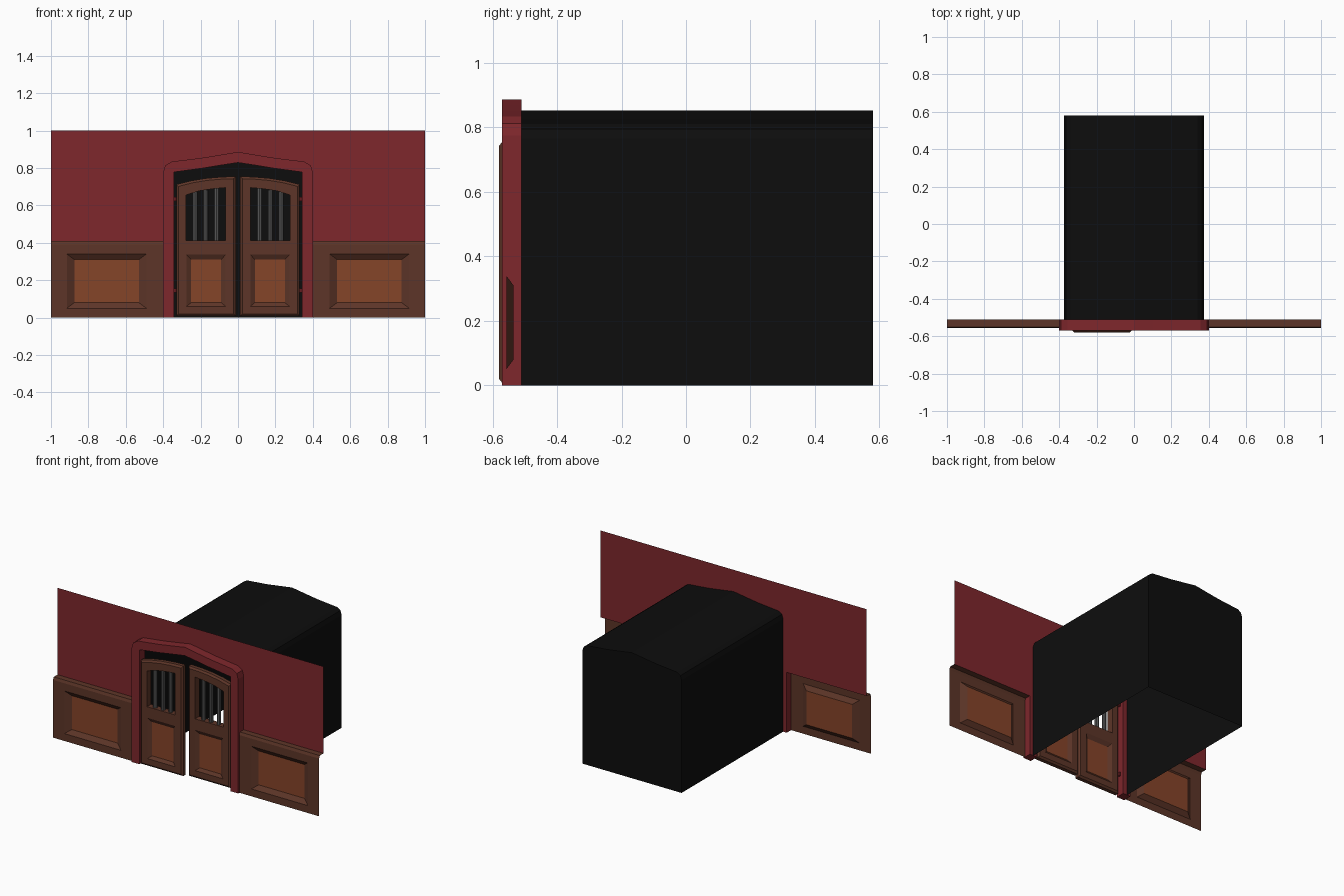
import bpy, bmesh
from math import pi

if "Cube" in bpy.data.objects:
    bpy.data.objects.remove(bpy.data.objects["Cube"])


def material(name, rgb):
    m = bpy.data.materials.new(name)
    m.diffuse_color = (*rgb, 1)
    m.use_nodes = True
    m.node_tree.nodes["Principled BSDF"].inputs["Base Color"].default_value = m.diffuse_color
    return m


RED = material("red_paint", (0.21, 0.02, 0.025))
BROWN = material("dark_wood", (0.11, 0.036, 0.021))
ORANGE = material("panel_wood", (0.235, 0.058, 0.022))
BLACK = material("black", (0.004, 0.004, 0.004))
GREY = material("iron", (0.09, 0.09, 0.09))


def ring(bm, pts, y):
    return [bm.verts.new((x, y, z)) for x, z in pts]


def bridge(bm, a, b, closed=True):
    n = len(a)
    for i in range(n if closed else n - 1):
        j = (i + 1) % n
        bm.faces.new((a[i], a[j], b[j], b[i]))


def fill(bm, *loops):
    edges = []
    for lp in loops:
        for a, b in zip(lp, lp[1:] + lp[:1]):
            edges.append(bm.edges.get((a, b)) or bm.edges.new((a, b)))
    bmesh.ops.triangle_fill(bm, edges=edges, use_beauty=True, normal=(0, -1, 0))


def finish(bm, name, mat, front=False):
    bmesh.ops.recalc_face_normals(bm, faces=bm.faces[:])
    bm.normal_update()
    if front and sum(f.normal.y * f.calc_area() for f in bm.faces) > 0:
        bmesh.ops.reverse_faces(bm, faces=bm.faces[:])
    me = bpy.data.meshes.new(name)
    bm.to_mesh(me)
    bm.free()
    me.materials.append(mat)
    ob = bpy.data.objects.new(name, me)
    bpy.context.collection.objects.link(ob)
    return ob


def rect(x0, x1, z0, z1):
    return [(x0, z0), (x1, z0), (x1, z1), (x0, z1)]


def mirrored(half):
    """Left half of an arch, ending on x = 0, completed to the right."""
    return half + [(-x, z) for x, z in reversed(half[:-1])]


def prism(name, pts, y0, y1, mat):
    bm = bmesh.new()
    a, b = ring(bm, pts, y0), ring(bm, pts, y1)
    bridge(bm, a, b)
    fill(bm, a)
    fill(bm, b)
    return finish(bm, name, mat)


def rod(name, x, y, z0, z1, r, sides, mat):
    bm = bmesh.new()
    bmesh.ops.create_cone(bm, cap_ends=True, segments=sides, radius1=r, radius2=r, depth=z1 - z0)
    bmesh.ops.translate(bm, verts=bm.verts[:], vec=(x, y, (z0 + z1) / 2))
    return finish(bm, name, mat)


WALL_Y = -0.51
outer = mirrored([(-0.4, 0), (-0.4, 0.775), (-0.39, 0.812), (-0.355, 0.834),
                  (-0.2, 0.853), (-0.1, 0.869), (0, 0.886)])
inner = mirrored([(-0.342, 0), (-0.342, 0.778), (-0.18, 0.80), (-0.09, 0.815), (0, 0.829)])
tunnel = mirrored([(-0.373, 0), (-0.373, 0.765), (-0.364, 0.795), (-0.34, 0.811),
                   (-0.19, 0.825), (-0.1, 0.838), (0, 0.853)])

# upper wall, cut around the door surround
bm = bmesh.new()
notch = [(-0.4, 0.41)] + outer[1:-1] + [(0.4, 0.41)]
fill(bm, ring(bm, notch + [(1, 0.41), (1, 1), (-1, 1), (-1, 0.41)], WALL_Y))
finish(bm, "upper_wall", RED, True)

# door surround
prism("door_surround", outer + inner[::-1], -0.57, WALL_Y, RED)

# dark room behind the doorway, open at the front and underneath
bm = bmesh.new()
a, b = ring(bm, tunnel, WALL_Y), ring(bm, tunnel, 0.58)
bridge(bm, a, b, closed=False)
fill(bm, b)
finish(bm, "dark_room", BLACK)

for side, m in (("left", -1), ("right", 1)):
    # wainscot with ledge and recessed panel
    bm = bmesh.new()
    face = ring(bm, rect(m * 0.4, m, 0, 0.392), -0.557)
    hole = ring(bm, rect(m * 0.49, m * 0.915, 0.05, 0.34), -0.557)
    deep = ring(bm, rect(m * 0.53, m * 0.875, 0.08, 0.31), -0.535)
    fill(bm, face, hole)
    bridge(bm, hole, deep)
    p, q = face[3], face[2]
    for y, z in ((-0.55, 0.41), (WALL_Y, 0.41)):
        r, s = bm.verts.new((m * 0.4, y, z)), bm.verts.new((m, y, z))
        bm.faces.new((p, q, s, r))
        p, q = r, s
    finish(bm, side + "_wainscot", BROWN, True)
    bm = bmesh.new()
    fill(bm, ring(bm, rect(m * 0.53, m * 0.875, 0.08, 0.31), -0.535))
    finish(bm, side + "_wainscot_panel", ORANGE, True)

    # swing door: chamfered slab with a window hole and recessed panels both sides
    yf = -0.58 if m < 0 else -0.555
    yb = yf + 0.045
    edge = [(m * x, z) for x, z in ((0.33, 0.008), (0.33, 0.712), (0.25, 0.732),
                                    (0.17, 0.745), (0.09, 0.752), (0.012, 0.755), (0.012, 0.008))]
    cx, cz = m * 0.171, 0.38
    inset = [(cx + (x - cx) * 0.93, cz + (z - cz) * 0.967) for x, z in edge]
    window = [(m * x, z) for x, z in ((0.278, 0.412), (0.278, 0.655), (0.21, 0.677),
                                      (0.14, 0.688), (0.066, 0.695), (0.066, 0.412))]
    mould = rect(m * 0.066, m * 0.275, 0.06, 0.337)
    panel = rect(m * 0.09, m * 0.25, 0.08, 0.31)
    bm = bmesh.new()
    rims, wins = [], []
    for y, d in ((yf, 1), (yb, -1)):
        f, w, h = ring(bm, inset, y), ring(bm, window, y), ring(bm, mould, y)
        fill(bm, f, w, h)
        e = ring(bm, edge, y + d * 0.01)
        bridge(bm, f, e)
        bridge(bm, h, ring(bm, panel, y + d * 0.015))
        rims.append(e)
        wins.append(w)
    bridge(bm, *rims)
    bridge(bm, *wins)
    finish(bm, side + "_door", BROWN)
    prism(side + "_door_panel", panel, yf + 0.015, yb - 0.015, ORANGE)

    # window bars
    for i, x in enumerate((0.115, 0.172, 0.23)):
        rod(f"{side}_window_bar_{i + 1}", m * x, (yf + yb) / 2, 0.405, 0.69 - i * 0.009, 0.014, 8, GREY)

    # hinge pins
    for i, z in enumerate((0.145, 0.635)):
        rod(f"{side}_hinge_{i + 1}", m * 0.336, -0.54, z - 0.011, z + 0.011, 0.009, 8, RED)
